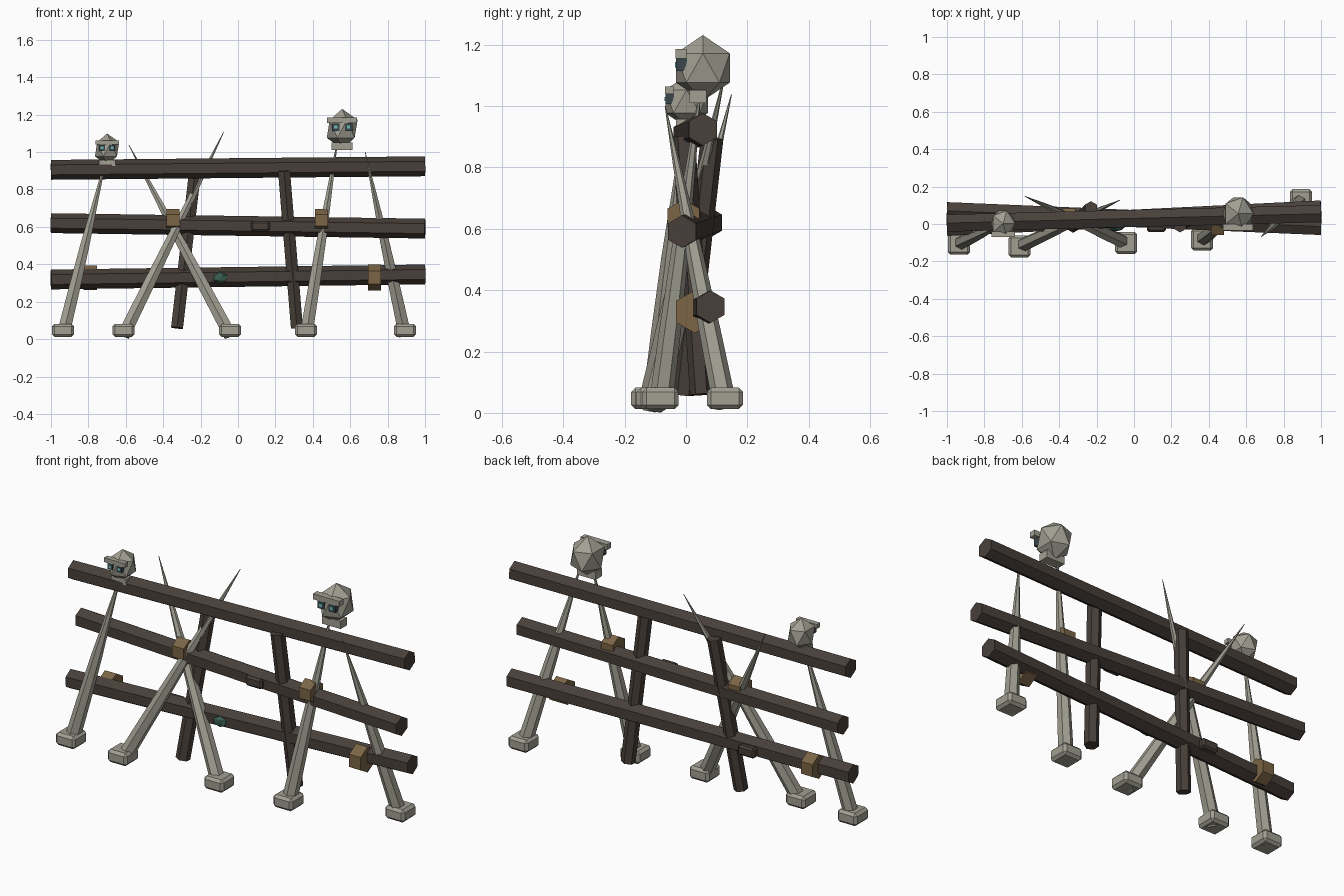
import bpy, bmesh, math
from mathutils import Vector, Matrix

if "Cube" in bpy.data.objects:
    bpy.data.objects.remove(bpy.data.objects["Cube"])


def material(name, rgb):
    m = bpy.data.materials.new(name)
    m.diffuse_color = (*rgb, 1)
    m.use_nodes = True
    m.node_tree.nodes["Principled BSDF"].inputs["Base Color"].default_value = m.diffuse_color
    return m


WOOD = material("dark_wood", (0.065, 0.05, 0.042))
BONE = material("bone", (0.36, 0.35, 0.29))
ROPE = material("rope", (0.2, 0.13, 0.06))
DARK = material("socket", (0.04, 0.06, 0.07))
GLOW = material("glow", (0.15, 0.5, 0.45))
MOSS = material("moss", (0.04, 0.11, 0.08))


def finish(name, bm, mat):
    bmesh.ops.recalc_face_normals(bm, faces=bm.faces)
    me = bpy.data.meshes.new(name)
    bm.to_mesh(me)
    bm.free()
    me.materials.append(mat)
    ob = bpy.data.objects.new(name, me)
    bpy.context.collection.objects.link(ob)
    return ob


def strut(name, a, b, profile, mat, ref=(0, 0, 1), n=6):
    """Faceted pole from a to b; profile = (fraction along, radius) pairs."""
    a, b = Vector(a), Vector(b)
    d = (b - a).normalized()
    side = d.cross(Vector(ref)).normalized()
    up = side.cross(d)
    bm = bmesh.new()
    rings = []
    for t, r in profile:
        c = a.lerp(b, t)
        rings.append([bm.verts.new(c + r * (up * math.cos(k * math.tau / n) + side * math.sin(k * math.tau / n)))
                      for k in range(n)])
    for r0, r1 in zip(rings, rings[1:]):
        for k in range(n):
            bm.faces.new((r0[k], r0[(k + 1) % n], r1[(k + 1) % n], r1[k]))
    bm.faces.new(rings[0])
    bm.faces.new(rings[-1])
    return finish(name, bm, mat)


def box(name, c, size, mat, bevel=0.0, rot=0.0):
    bm = bmesh.new()
    bmesh.ops.create_cube(bm, size=1, matrix=Matrix.Diagonal((*size, 1)))
    if bevel:
        bmesh.ops.bevel(bm, geom=bm.edges[:], offset=bevel, segments=1, affect='EDGES')
    bm.transform(Matrix.Translation(c) @ Matrix.Rotation(rot, 4, 'Z'))
    return finish(name, bm, mat)


def ball(name, c, scale, mat):
    bm = bmesh.new()
    bmesh.ops.create_icosphere(bm, subdivisions=1, radius=1,
                               matrix=Matrix.Translation(c) @ Matrix.Diagonal((*scale, 1)))
    return finish(name, bm, mat)


# Three slightly crooked rails
for name, a, b in (("top_rail", (-1, 0.005, 0.905), (1, 0.055, 0.924)),
                   ("middle_rail", (-1, 0.071, 0.62), (1, -0.013, 0.591)),
                   ("bottom_rail", (-1, -0.018, 0.319), (1, 0.08, 0.346))):
    strut(name, a, b, ((0, 0.053), (1, 0.053)), WOOD)

# Two leaning posts
strut("left_post", (-0.326, -0.01, 0.06), (-0.23, 0.085, 0.895), ((0, 0.037), (1, 0.037)), WOOD, (0, 1, 0))
strut("right_post", (0.315, 0.05, 0.06), (0.246, -0.008, 0.9), ((0, 0.037), (1, 0.037)), WOOD, (0, 1, 0))

# Bone spikes with block feet
TAPER = ((0, 0.039), (0.25, 0.035), (0.5, 0.028), (0.8, 0.013), (1, 0.0015))
SPIKES = (((-0.936, -0.105), (-0.70, 0.0, 0.99)),
          ((-0.612, -0.12), (-0.075, 0.128, 1.11)),
          ((-0.042, -0.102), (-0.583, 0.148, 1.037)),
          ((0.364, -0.083), (0.535, 0.05, 1.08)),
          ((0.893, 0.127), (0.68, -0.068, 1.0)))
for i, ((x, y), tip) in enumerate(SPIKES):
    strut(f"bone_spike_{i + 1}", (x, y, 0.02), tip, TAPER, BONE, (0, 1, 0))
    box(f"spike_foot_{i + 1}", (x, y, 0.047), (0.118, 0.118, 0.07), BONE, 0.014)

# Rope bindings around the crossings
for i, (x, y, z, r) in enumerate(((-0.348, 0.03, 0.636, 0.06), (0.447, -0.008, 0.636, 0.06),
                                  (0.73, 0.028, 0.33, 0.07), (-0.79, 0.028, 0.328, 0.066))):
    strut(f"rope_binding_{i + 1}", (x - 0.035, y, z), (x + 0.035, y, z), ((0, r), (1, r)), ROPE)

# Knots on the rails and a moss patch
box("front_knot", (0.12, -0.018, 0.604), (0.1, 0.05, 0.055), WOOD, 0.01)
box("back_knot", (-0.42, 0.062, 0.322), (0.1, 0.05, 0.055), WOOD, 0.01)
ball("moss_patch", (-0.095, -0.02, 0.327), (0.045, 0.02, 0.03), MOSS)


def skull(tag, c, s):
    c = Vector(c)

    def at(x, y, z):
        return c + s * Vector((x, y, z))

    def sz(*v):
        return [s * k for k in v]

    ball(f"{tag}_cranium", c, sz(0.092, 0.103, 0.107), BONE)
    box(f"{tag}_brow", at(0, -0.072, 0.046), sz(0.16, 0.036, 0.03), BONE)
    box(f"{tag}_jaw", at(0, -0.016, -0.093), sz(0.112, 0.056, 0.042), BONE)
    for label, sx in (("left", -1), ("right", 1)):
        box(f"{tag}_{label}_socket", at(sx * 0.034, -0.07, 0.01), sz(0.04, 0.036, 0.04), DARK)
        box(f"{tag}_{label}_glow", at(sx * 0.034, -0.087, 0.01), sz(0.018, 0.008, 0.018), GLOW)


# Skulls on the first and fourth spikes
skull("large_skull", (0.557, 0.055, 1.124), 1.0)
skull("small_skull", (-0.70, 0.002, 1.015), 0.79)
